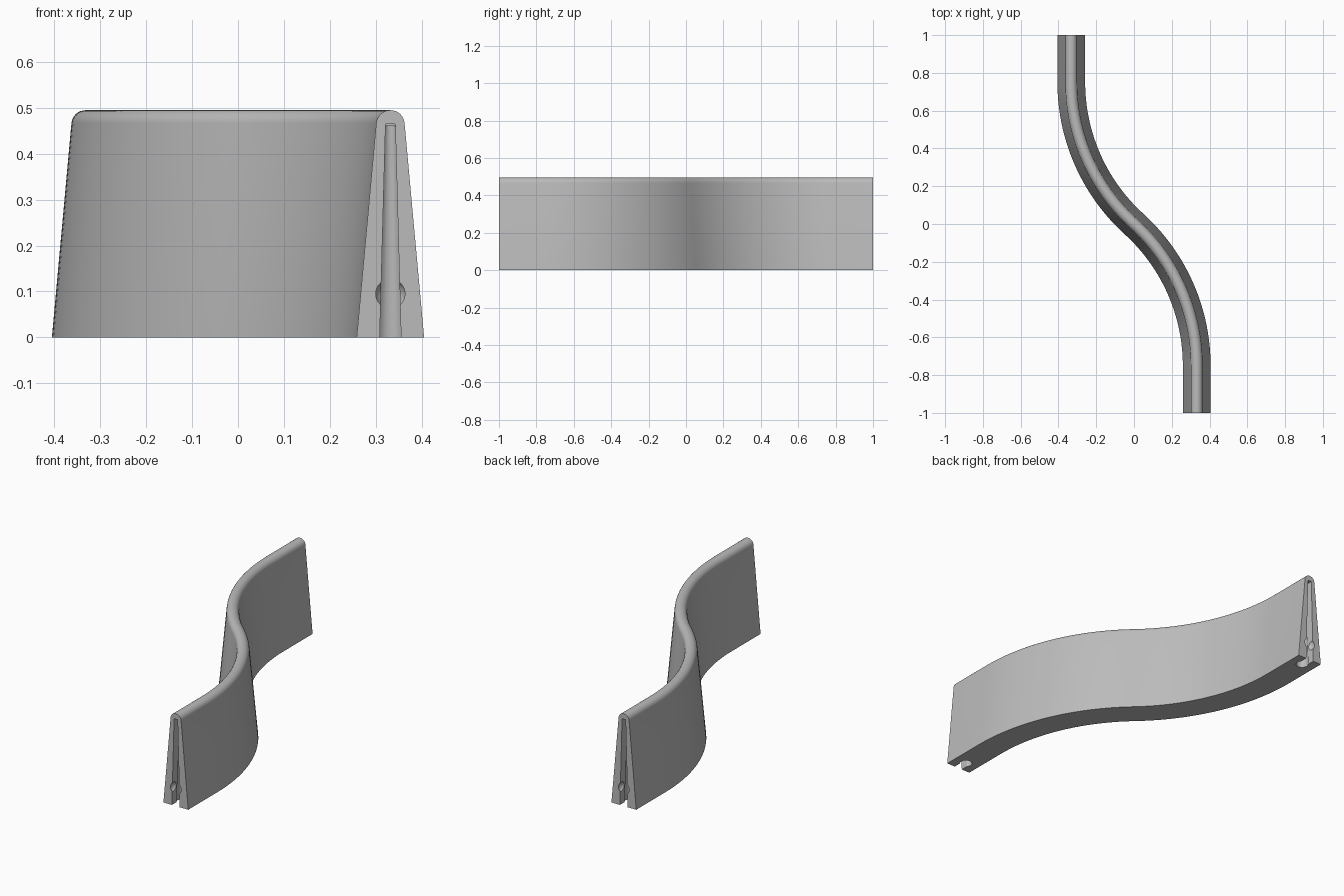
import bpy, bmesh, math
from mathutils import Vector, Matrix

cube = bpy.data.objects.get("Cube")
if cube:
    bpy.data.objects.remove(cube)

SIDE = 0.332       # sideways offset of the straight ends
BEND_Y = 0.75      # where the bends begin
BALL_Z = 0.095

grey = bpy.data.materials.new("grey")
grey.use_nodes = True
colour = (0.5, 0.5, 0.5, 1)
grey.diffuse_color = colour
grey.node_tree.nodes["Principled BSDF"].inputs["Base Color"].default_value = colour


def make_object(name, bm):
    bmesh.ops.recalc_face_normals(bm, faces=bm.faces)
    mesh = bpy.data.meshes.new(name)
    bm.to_mesh(mesh)
    bm.free()
    mesh.materials.append(grey)
    obj = bpy.data.objects.new(name, mesh)
    bpy.context.collection.objects.link(obj)
    return obj


def loft(rings):
    """Closed solid through a row of equal cross-sections."""
    bm = bmesh.new()
    rows = [[bm.verts.new(p) for p in ring] for ring in rings]
    count = len(rows[0])
    for a, b in zip(rows, rows[1:]):
        for i in range(count):
            j = (i + 1) % count
            bm.faces.new((a[i], a[j], b[j], b[i]))
    bm.faces.new(rows[0])
    bm.faces.new(rows[-1])
    return bm


# S-shaped path: straight end, arc, mirrored arc, straight end
sweep = 2 * math.atan(SIDE / BEND_Y)
radius = BEND_Y / math.sin(sweep)
half = [(SIDE, -1.0, 0.0)]
steps = 28
for i in range(steps + 1):
    t = sweep * i / steps
    half.append((SIDE - radius * (1 - math.cos(t)), -BEND_Y + radius * math.sin(t), t))
path = half + [(-x, -y, t) for x, y, t in reversed(half[:-1])]

# Tapered cross-section with a rounded crest
profile = [(0.0735, 0.0)]
for i in range(17):
    a = math.radians(5 + 170 * i / 16)
    profile.append((0.031 * math.cos(a), 0.464 + 0.031 * math.sin(a)))
profile.append((-0.0735, 0.0))

rings = [[(x + w * math.cos(t), y + w * math.sin(t), z) for w, z in profile]
         for x, y, t in path]
wall = make_object("curved_wall", loft(rings))


# Sockets in both ends: tapered slot, tapered round pocket and ball recess
def cut(bm):
    cutter = make_object("socket_cutter", bm)
    cutter.hide_render = True
    mod = wall.modifiers.new("socket", "BOOLEAN")
    mod.operation = "DIFFERENCE"
    mod.solver = "EXACT"
    mod.object = cutter
    bpy.ops.object.modifier_apply(modifier=mod.name)
    bpy.data.objects.remove(cutter)


bpy.context.view_layer.objects.active = wall
wall.select_set(True)
for s in (1, -1):
    x0, y_end = s * SIDE, -s
    slot = [(-0.0235, -0.01), (0.0235, -0.01), (0.0105, 0.465), (-0.0105, 0.465)]
    cut(loft([[(x0 + w, y_end + s * d, z) for w, z in slot] for d in (-0.02, 0.06)]))

    bm = bmesh.new()
    bmesh.ops.create_cone(bm, cap_ends=True, segments=16, radius1=0.032, radius2=0.014,
                          depth=0.47, matrix=Matrix.Translation((x0, y_end + s * 0.06, 0.225)))
    cut(bm)

    bm = bmesh.new()
    bmesh.ops.create_uvsphere(bm, u_segments=24, v_segments=12, radius=0.033,
                              matrix=Matrix.Translation((x0, y_end + s * 0.008, BALL_Z)))
    cut(bm)

bpy.ops.object.shade_smooth_by_angle(angle=math.radians(30))
